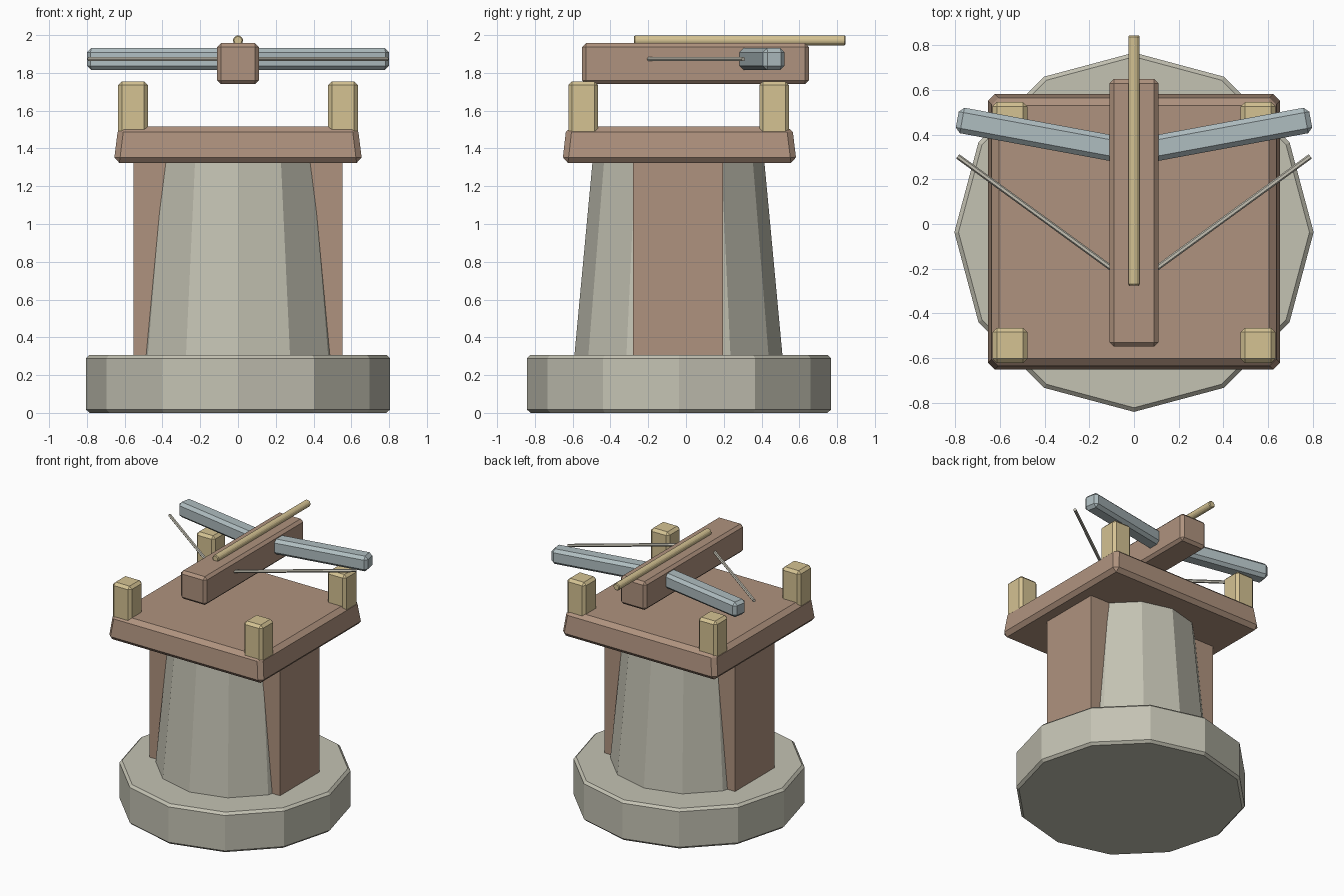
import bpy, bmesh
from math import pi, cos, sin
from mathutils import Vector

if "Cube" in bpy.data.objects:
    bpy.data.objects.remove(bpy.data.objects["Cube"])


def material(name, rgb):
    m = bpy.data.materials.new(name)
    m.diffuse_color = (*rgb, 1)
    m.use_nodes = True
    m.node_tree.nodes["Principled BSDF"].inputs["Base Color"].default_value = m.diffuse_color
    return m


STONE = material("stone", (0.55, 0.54, 0.45))
WOOD = material("wood", (0.43, 0.29, 0.21))
PALE = material("pale_wood", (0.66, 0.54, 0.29))
STEEL = material("steel", (0.43, 0.51, 0.53))
CORD = material("cord", (0.55, 0.53, 0.45))


def finish(name, bm, mat, bevel=0.0):
    bmesh.ops.recalc_face_normals(bm, faces=bm.faces)
    me = bpy.data.meshes.new(name)
    bm.to_mesh(me)
    bm.free()
    ob = bpy.data.objects.new(name, me)
    bpy.context.collection.objects.link(ob)
    me.materials.append(mat)
    if bevel:
        mod = ob.modifiers.new("bevel", "BEVEL")
        mod.width = bevel
        mod.segments = 1
        mod.limit_method = 'ANGLE'
        mod.angle_limit = 0.7
    return ob


def loft(name, rings, mat, bevel=0.0):
    """Solid through successive rings of points, capped at both ends."""
    bm = bmesh.new()
    loops = [[bm.verts.new(p) for p in ring] for ring in rings]
    n = len(loops[0])
    for a, b in zip(loops, loops[1:]):
        for i in range(n):
            j = (i + 1) % n
            bm.faces.new((a[i], a[j], b[j], b[i]))
    bm.faces.new(loops[0][::-1])
    bm.faces.new(loops[-1])
    return finish(name, bm, mat, bevel)


def ngon(r, y, z, n=12):
    return [(r * cos(2 * pi * i / n), y + r * sin(2 * pi * i / n), z) for i in range(n)]


def rect(hx, y0, y1, z, x=0):
    return [(x - hx, y0, z), (x + hx, y0, z), (x + hx, y1, z), (x - hx, y1, z)]


def bar(name, a, b, w, h, mat, sides=4, bevel=0.0):
    """Straight horizontal bar from a to b, rectangular or round in section."""
    a, b = Vector(a), Vector(b)
    up = Vector((0, 0, 1))
    side = (b - a).cross(up).normalized()
    if sides == 4:
        sec = [(-w / 2, -h / 2), (w / 2, -h / 2), (w / 2, h / 2), (-w / 2, h / 2)]
    else:
        sec = [(w / 2 * cos(2 * pi * i / sides), h / 2 * sin(2 * pi * i / sides))
               for i in range(sides)]
    return loft(name, [[p + side * u + up * v for u, v in sec] for p in (a, b)], mat, bevel)


# Stone plinth and tapering tower
loft("plinth", [ngon(0.805, -0.037, 0), ngon(0.805, -0.037, 0.307)], STONE, 0.018)
loft("tower", [ngon(0.553, -0.04, 0.28), ngon(0.452, -0.04, 1.36)], STONE)

# Timber side supports passing through the tower
loft("side_supports", [rect(0.552, -0.28, 0.195, 0.28), rect(0.552, -0.28, 0.195, 1.36)], WOOD)

# Slightly tapered deck
loft("deck", [rect(0.658, -0.655, 0.586, 1.323), rect(0.634, -0.633, 0.562, 1.517)], WOOD, 0.03)

# Corner posts
for sx, side in ((-1, "left"), (1, "right")):
    for y, end in ((-0.544, "front"), (0.467, "back")):
        loft(f"{end}_{side}_post",
             [rect(0.079, y - 0.079, y + 0.079, z, sx * 0.556) for z in (1.47, 1.755)],
             PALE, 0.02)

# Crossbow stock and bolt
loft("stock", [rect(0.11, -0.55, 0.65, z) for z in (1.74, 1.957)], WOOD, 0.02)
bar("bolt", (0, -0.275, 1.972), (0, 0.845, 1.972), 0.056, 0.056, PALE, 8, 0.006)

# Bow arms and drawn string
for sx, side in ((-1, "left"), (1, "right")):
    bar(f"{side}_bow_arm", (sx * 0.04, 0.329, 1.873), (sx * 0.792, 0.468, 1.873),
        0.116, 0.116, STEEL, 4, 0.022)
    bar(f"{side}_bowstring", (sx * 0.04, -0.243, 1.873), (sx * 0.79, 0.303, 1.873),
        0.024, 0.024, CORD, 6)
